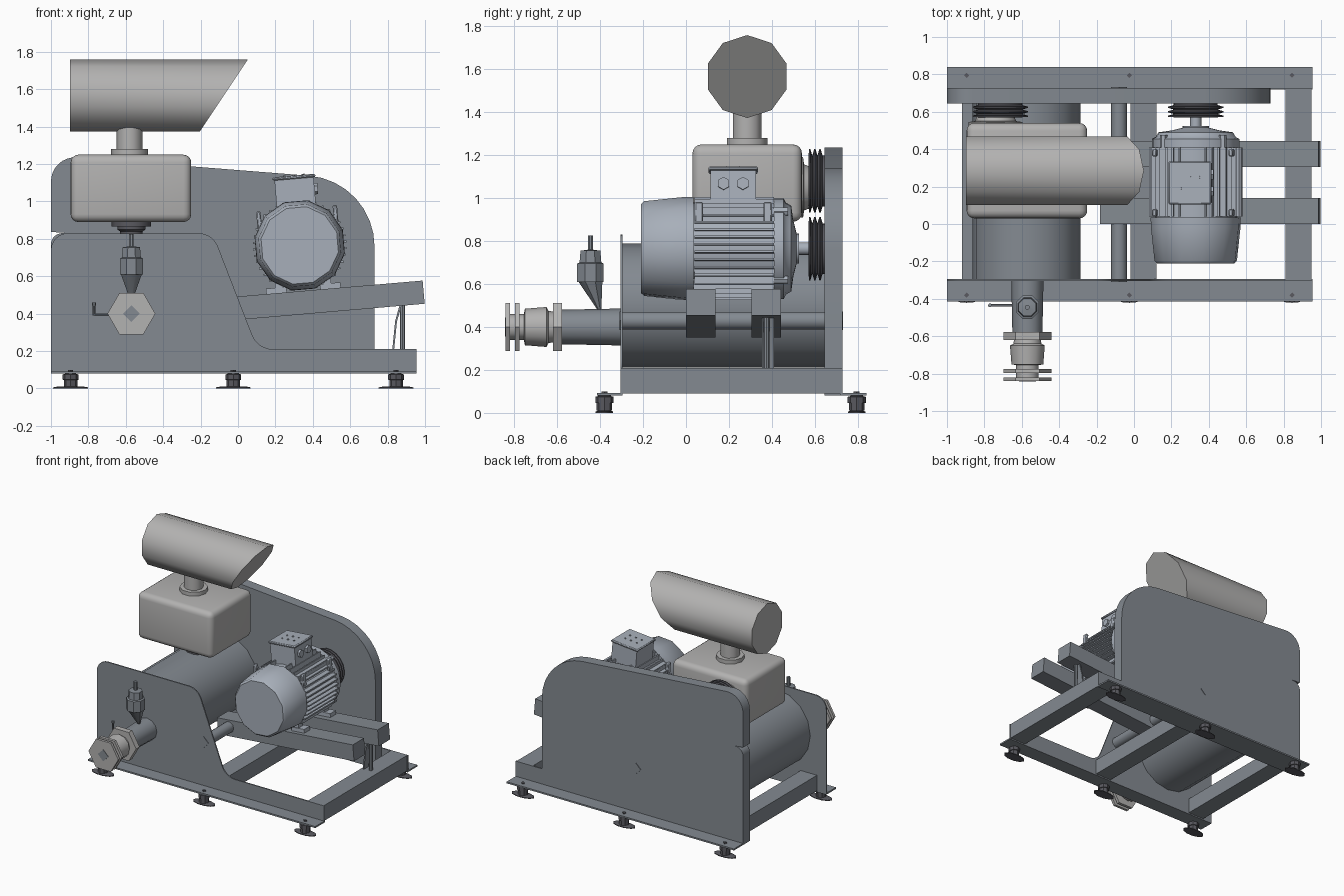
import bpy, bmesh
from math import sin, cos, pi, sqrt, radians, tan
from mathutils import Vector, Matrix

if "Cube" in bpy.data.objects:
    bpy.data.objects.remove(bpy.data.objects["Cube"])

def material(name, c):
    m = bpy.data.materials.new(name)
    m.diffuse_color = (*c, 1)
    m.use_nodes = True
    m.node_tree.nodes["Principled BSDF"].inputs["Base Color"].default_value = m.diffuse_color
    return m

STEEL = material("blue_grey_steel", (0.23, 0.255, 0.285))
CAST = material("motor_grey", (0.39, 0.43, 0.49))
PALE = material("pale_grey", (0.45, 0.445, 0.44))
DARK = material("dark_metal", (0.1, 0.1, 0.115))

def finish(name, bm, mat):
    bmesh.ops.recalc_face_normals(bm, faces=bm.faces)
    me = bpy.data.meshes.new(name)
    bm.to_mesh(me)
    bm.free()
    ob = bpy.data.objects.new(name, me)
    bpy.context.collection.objects.link(ob)
    me.materials.append(mat)
    return ob

def box(name, x, y, z, mat=STEEL, bevel=0, seg=3):
    bm = bmesh.new()
    bmesh.ops.create_cube(bm, size=1)
    for v in bm.verts:
        v.co = [a[0] + (c + .5) * (a[1] - a[0]) for a, c in zip((x, y, z), v.co)]
    if bevel:
        bmesh.ops.bevel(bm, geom=bm.edges[:], offset=bevel, segments=seg, profile=.5, affect='EDGES')
    return finish(name, bm, mat)

def lathe(name, axis, origin, prof, n=12, mat=STEEL, phase=0, cut=None):
    """Turned part: prof is (position along axis, radius)."""
    u, v, w = {'X': ((0, 1, 0), (0, 0, 1), (1, 0, 0)), 'Y': ((1, 0, 0), (0, 0, 1), (0, 1, 0)),
               'Z': ((1, 0, 0), (0, 1, 0), (0, 0, 1))}[axis]
    u, v, w, o = Vector(u), Vector(v), Vector(w), Vector(origin)
    bm = bmesh.new()
    rings = [[bm.verts.new(o + w * t + (u * cos(phase + 2 * pi * i / n) + v * sin(phase + 2 * pi * i / n)) * r)
              for i in range(n)] for t, r in prof]
    for a, b in zip(rings, rings[1:]):
        for i in range(n):
            bm.faces.new((a[i], a[(i + 1) % n], b[(i + 1) % n], b[i]))
    bm.faces.new(rings[0])
    bm.faces.new(rings[-1])
    if cut:
        bmesh.ops.bisect_plane(bm, geom=bm.verts[:] + bm.edges[:] + bm.faces[:],
                               plane_co=cut[0], plane_no=cut[1], clear_outer=True)
        bmesh.ops.holes_fill(bm, edges=[e for e in bm.edges if e.is_boundary], sides=0)
    return finish(name, bm, mat)

def plate(name, corners, y0, y1, mat=STEEL, seg=6):
    """Extruded x-z outline; each corner is (x, z, fillet radius)."""
    pts = []
    for i, (x, z, r) in enumerate(corners):
        p = Vector((x, z))
        if not r:
            pts.append(p)
            continue
        a = (Vector(corners[i - 1][:2]) - p).normalized()
        b = (Vector(corners[(i + 1) % len(corners)][:2]) - p).normalized()
        half = a.angle(b) / 2
        c = p + (a + b).normalized() * (r / sin(half))
        s = (p + a * (r / tan(half)) - c).normalized()
        e = (p + b * (r / tan(half)) - c).normalized()
        for k in range(seg + 1):
            pts.append(c + s.slerp(e, k / seg) * r)
    bm = bmesh.new()
    f = bm.faces.new([bm.verts.new((p.x, y0, p.y)) for p in pts])
    g = bmesh.ops.extrude_face_region(bm, geom=[f])
    bmesh.ops.translate(bm, vec=(0, y1 - y0, 0), verts=[q for q in g['geom'] if isinstance(q, bmesh.types.BMVert)])
    bm.faces.new([bm.verts.new((p.x, y0, p.y)) for p in pts])
    bmesh.ops.remove_doubles(bm, verts=bm.verts, dist=1e-5)
    return finish(name, bm, mat)

# Frame: shaped front plate, belt guard, flanges and cross beams
plate("front_plate", [(-1, .08, 0), (.955, .08, 0), (.955, .21, 0), (.105, .21, .12), (-.135, .83, .11),
                      (-1, .83, .09)], -.305, -.295)
plate("belt_guard", [(-1, .08, 0), (.73, .08, 0), (.73, 1.11, .38), (-1, 1.247, .13), (-1, .837, 0),
                     (-.92, .832, 0), (-1, .826, .06)], .645, .728, seg=8)
box("back_side_plate", (-1, .955), (.718, .728), (.08, .21))
box("front_flange", (-1, .955), (-.415, -.3), (.08, .092))
box("back_flange", (-1, .955), (.725, .84), (.08, .092))
for n, x in (("left", -.92), ("middle", -.02), ("right", .81)):
    box(n + "_cross_beam", (x, x + .14), (-.3, .72), (.09, .21))

# Levelling feet with bolts through the flanges
for x in (-.895, -.025, .845):
    for y in (-.38, .795):
        pad = lathe("foot_pad", 'Z', (0, 0, 0), [(0, .093), (.006, .093), (.012, .06)], 10, DARK)
        pad.matrix_world = Matrix.Translation((x, y, 0)) @ Matrix.Diagonal((1, .46, 1, 1))
        lathe("foot_stem", 'Z', (x, y, 0), [(.01, .036), (.045, .036), (.047, .042), (.075, .042),
                                             (.078, .03), (.085, .03)], 8, DARK)
        lathe("foot_bolt", 'Z', (x, y, 0), [(.08, .014), (.1, .014)], 4, DARK)

# Blower body and pivot rod
lathe("blower_drum", 'Y', (-.575, 0, .5), [(-.296, .288), (.65, .288)], 16)
lathe("pivot_rod", 'Y', (-.08, 0, .43), [(-.3, .043), (.65, .043)], 10)
for y in (-.305, .728):
    lathe("pivot_bolt", 'Y', (-.08, y, .43), [(-.004, .043), (.004, .043)], 4)

# Silencer box with lower outlet, upper neck and air filter
box("silencer_box", (-.895, -.25), (.03, .54), (.89, 1.25), PALE, .042, 4)
lathe("lower_flange", 'Z', (-.57, .285, 0), [(.77, .06), (.84, .06), (.85, .075), (.865, .075), (.866, .105),
                                              (.895, .105)], 10, DARK)
lathe("upper_neck", 'Z', (-.58, .285, 0), [(1.24, .1), (1.28, .1), (1.281, .069), (1.42, .069)], 10, PALE)
lathe("air_filter", 'X', (0, .285, 1.566), [(-.897, .193), (.1, .193)], 10, PALE, pi / 10,
      ((-.2, 0, 1.38), (.36, 0, -.24)))

# Belt pulleys
V_GROOVES = [(.57, .11)] + [q for k in range(3) for q in
             ((.573 + k * .024, .148), (.579 + k * .024, .148), (.588 + k * .024, .118))] + [(.65, .118)]
lathe("blower_pulley", 'Y', (-.715, 0, 1.08), V_GROOVES, 20, DARK)
lathe("blower_pulley_hub", 'Y', (-.74, 0, 1.05), [(.52, .145), (.545, .145), (.55, .11), (.575, .1)], 14, PALE)

# Motor, modelled level and then tilted onto the rails
mx, mz = .33, .765
motor = [
    lathe("fan_cover", 'Y', (mx, 0, mz), [(-.21, .21), (-.195, .224), (-.02, .243), (.035, .245)], 12, CAST, pi / 12),
    lathe("motor_body", 'Y', (mx, 0, mz), [(.03, .215), (.42, .215)], 24, CAST),
    lathe("end_shield", 'Y', (mx, 0, mz), [(.41, .235), (.455, .235), (.465, .215), (.49, .2), (.5, .13), (.515, .07),
                                           (.525, .07)], 20, CAST),
    lathe("motor_shaft", 'Y', (mx, 0, mz), [(.52, .03), (.6, .03)], 10, CAST),
    lathe("motor_pulley", 'Y', (mx, 0, mz), V_GROOVES, 20, DARK),
    box("terminal_box", (mx - .105, mx + .105), (.115, .325), (.97, 1.125), CAST),
    box("terminal_lid", (mx - .115, mx + .115), (.105, .335), (1.122, 1.14), CAST, .006, 1)]
for i in range(11):
    h = -.175 + i * .035
    w = sqrt(.25 ** 2 - h * h)
    motor.append(box("side_fin", (mx - w, mx + w), (.04, .41), (mz + h - .005, mz + h + .005), CAST))
for s in (-1, 1):
    for d in (.07, .105, .14, .175):
        w = sqrt(.245 ** 2 - d * d)
        motor.append(box("vertical_fin", (mx + s * d - .005, mx + s * d + .005), (.04, .41), (mz - w, mz + w), CAST))
    for y in (.06, .38):
        motor.append(box("lifting_lug", (mx + s * .205 - .012, mx + s * .205 + .012), (y - .02, y + .02),
                         (mz + .1, mz + .2), CAST, .006, 1))
        xs = sorted((mx + s * .09, mx + s * .2))
        motor.append(box("motor_foot", xs, (y - .03, y + .04), (mz - .245, mz - .215), CAST))
        xs = sorted((mx + s * .11, mx + s * .15))
        motor.append(box("foot_web", xs, (y - .025, y + .025), (mz - .23, mz - .1), CAST))
for k in range(4):
    a = pi / 4 + k * pi / 2
    motor.append(lathe("shield_bolt", 'Y', (mx + .225 * cos(a), 0, mz + .225 * sin(a)), [(.4, .02), (.475, .02)], 6, CAST))
for y in (.175, .265):
    motor.append(lathe("cable_gland", 'X', (mx, y, 1.06), [(.1, .03), (.122, .03)], 6, CAST, pi / 6))
for i in range(3):
    for j in range(2):
        motor.append(lathe("lid_screw", 'Z', (mx - .05 + i * .05, .19 + j * .06, 0), [(1.135, .007), (1.145, .007)], 6, CAST))
tilt = Matrix.Translation((mx, 0, mz)) @ Matrix.Rotation(radians(-4.9), 4, 'Y') @ Matrix.Translation((-mx, 0, -mz))
for ob in motor:
    ob.matrix_world = tilt

# Sloping motor rails and their support
for y in (0, .305):
    plate("motor_rail", [(-.17, .352, 0), (.998, .453, 0), (.987, .577, 0), (-.181, .476, 0)], y, y + .138)
lathe("support_rod", 'Z', (.88, .375, 0), [(.2, .014), (.48, .014)], 8)
plate("support_strap", [(.865, .45, 0), (.84, .36, 0), (.825, .21, 0), (.835, .21, 0), (.85, .36, 0), (.877, .45, 0)],
      .355, .41)

# Outlet pipe with hexagonal couplings
px, pz = -.57, .4
lathe("outlet_pipe", 'Y', (px, 0, pz), [(-.6, .08), (-.3, .086)], 12)
for a, b in ((-.62, -.577), (-.797, -.775), (-.84, -.82)):
    lathe("coupling_flange", 'Y', (px, 0, pz), [(a, .128), (b, .128)], 6, PALE)
lathe("coupling_core", 'Y', (px, 0, pz), [(-.825, .06), (-.755, .06), (-.75, .085), (-.65, .093), (-.64, .075),
                                          (-.61, .07)], 12, PALE)
lathe("outlet_bore", 'Y', (px, 0, pz), [(-.843, .045), (-.83, .045)], 4)

# Relief valve on the pipe, with a skewed cone below
lathe("relief_valve", 'Z', (px, -.445, 0), [(.61, .067), (.695, .067), (.7, .055), (.755, .05), (.76, .013),
                                             (.825, .013)], 8, STEEL, pi / 8)
cone = lathe("valve_cone", 'Z', (px, -.445, 0), [(.47, .006), (.61, .06)], 8, STEEL, pi / 8)
for v in cone.data.vertices:
    if v.co.z < .5:
        v.co.y += .045

# Small hooked lever
lathe("lever_arm", 'X', (0, -.435, .395), [(-.77, .007), (-.64, .007)], 6)
lathe("lever_tip", 'Z', (-.77, -.435, 0), [(.39, .007), (.44, .007), (.445, .011), (.46, .011)], 6)

# Smooth the round parts, keep hard edges
bpy.ops.object.select_all(action='SELECT')
bpy.context.view_layer.objects.active = cone
bpy.ops.object.shade_smooth_by_angle(angle=radians(38))
